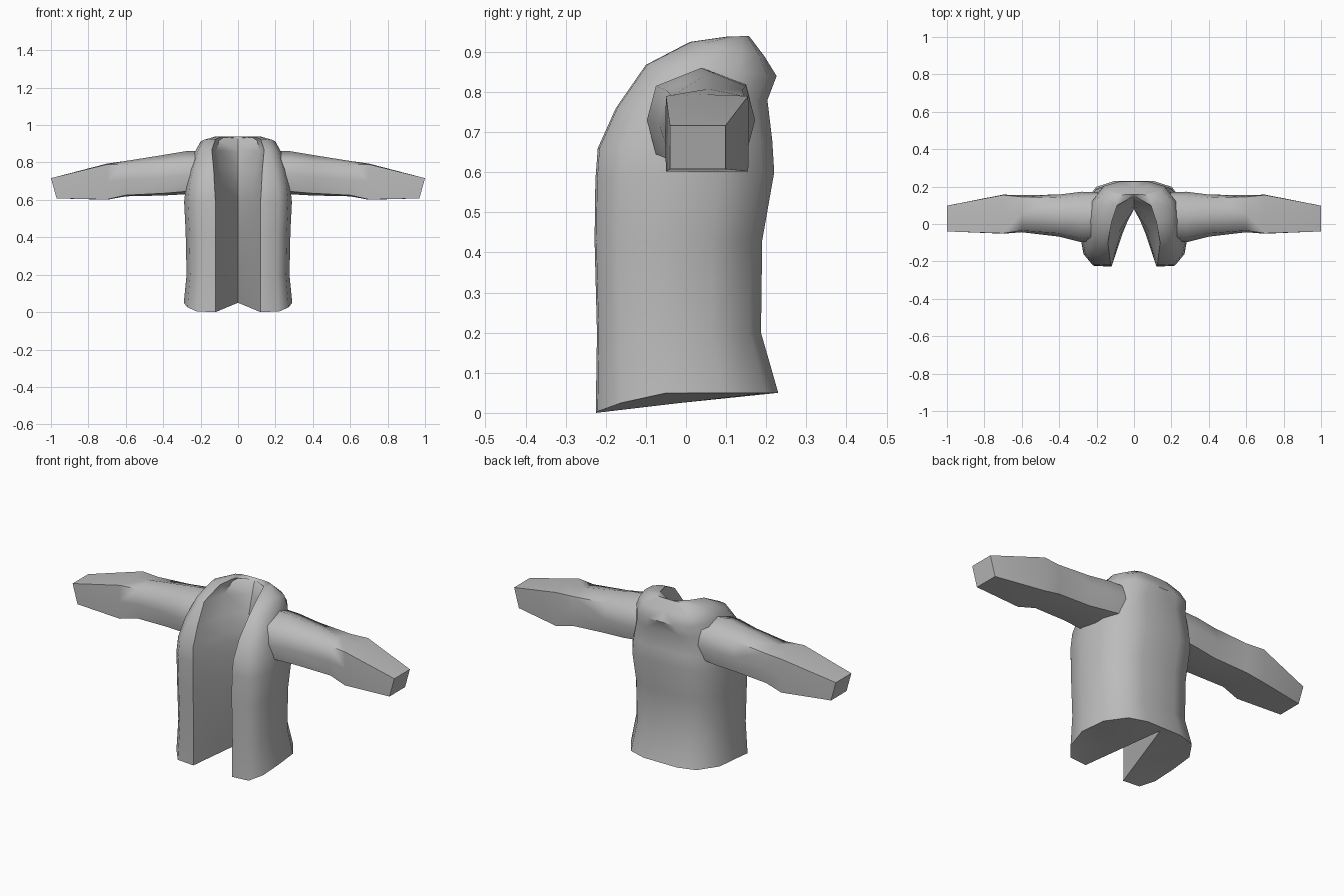
import bpy
import bmesh
from mathutils import Vector
from math import radians

default_cube = bpy.data.objects.get("Cube")
if default_cube:
    bpy.data.objects.remove(default_cube, do_unlink=True)

# Single cloth colour
cloth = bpy.data.materials.new("grey cloth")
cloth.use_nodes = True
grey = (0.5, 0.5, 0.5, 1)
cloth.diffuse_color = grey
cloth.node_tree.nodes["Principled BSDF"].inputs["Base Color"].default_value = grey


def lerp(start, end, factor):
    return start + (end - start) * factor


def loft(name, rings, closed, caps, sharp_angle):
    """Skin a list of point rings, cap the chosen ends and mirror the result across x."""
    bm = bmesh.new()
    rows = [[bm.verts.new(point) for point in ring] for ring in rings]
    count = len(rows[0])
    for lower, upper in zip(rows, rows[1:]):
        for i in range(count if closed else count - 1):
            j = (i + 1) % count
            bm.faces.new((lower[i], lower[j], upper[j], upper[i]))
    for index in caps:
        bm.faces.new(rows[index])
    bmesh.ops.triangulate(bm, faces=[f for f in bm.faces if len(f.verts) > 4])

    # Mirror to the other side and weld the centre line
    half = bm.verts[:] + bm.edges[:] + bm.faces[:]
    copy = bmesh.ops.duplicate(bm, geom=half)["geom"]
    for vert in copy:
        if isinstance(vert, bmesh.types.BMVert):
            vert.co.x = -vert.co.x
    bmesh.ops.remove_doubles(bm, verts=bm.verts, dist=0.0005)
    bmesh.ops.recalc_face_normals(bm, faces=bm.faces)

    mesh = bpy.data.meshes.new(name)
    bm.to_mesh(mesh)
    bm.free()
    obj = bpy.data.objects.new(name, mesh)
    bpy.context.collection.objects.link(obj)
    mesh.materials.append(cloth)
    bpy.ops.object.select_all(action="DESELECT")
    obj.select_set(True)
    bpy.context.view_layer.objects.active = obj
    bpy.ops.object.shade_smooth_by_angle(angle=radians(sharp_angle))
    return obj


def body_ring(front, back, groove, width, opening, roundness, arch):
    """Half outline: groove centre, lapel, side seam, then back centre."""
    yf, zf = front
    yb, zb = back
    yg, zg = groove
    wall_x = opening * lerp(0.5, 0.85, roundness)
    wall_y = lerp(yg, yf, lerp(0.5, 0.35, roundness))
    ring = [Vector((0, yg, zg)),
            Vector((wall_x, wall_y, lerp(zg, zf, 0.5))),
            Vector((opening, yf, zf))]
    # Outer cloth: share of the width, share of the depth, share of the hem arch
    for across, depth, lift in ((0.76, 0.01, 0.1), (0.93, 0.14, 0.6), (1, 0.38, 1),
                                (0.95, 0.7, 0.5), (0.7, 0.93, 0.1), (0.36, 1, 0)):
        x = max(width * across, opening * 1.02) if depth < 0.1 else width * across
        ring.append(Vector((x, lerp(yf, yb, depth), lerp(zf, zb, depth) + arch * lift)))
    ring.append(Vector((0, yb, zb)))
    return ring


# Jacket body from hem to collar
body_rings = [
    body_ring((-.225, 0), (.23, .05), (.2, .05), .29, .12, 0, .03),
    body_ring((-.222, .2), (.187, .2), (.14, .2), .275, .12, 0, 0),
    body_ring((-.228, .43), (.19, .43), (.1, .43), .28, .12, .1, 0),
    body_ring((-.226, .58), (.22, .6), (.08, .6), .288, .12, .3, 0),
    body_ring((-.22, .66), (.215, .68), (.08, .68), .28, .125, .5, 0),
    body_ring((-.175, .76), (.203, .78), (.1, .77), .26, .13, .7, 0),
    body_ring((-.1, .868), (.226, .84), (.125, .86), .23, .14, .9, 0),
    body_ring((.01, .925), (.195, .89), (.14, .91), .2, .12, 1, 0),
    body_ring((.1, .938), (.157, .94), (.15, .93), .12, .09, 1, 0),
]
loft("jacket_body", body_rings, True, (0, -1), 50)


def sleeve_ring(x, y_range, z_range, bulge, slant=0):
    """Square ring with its edge midpoints pushed outwards."""
    (y0, y1), (z0, z1) = y_range, z_range
    ym, zm = (y0 + y1) / 2, (z0 + z1) / 2
    outline = ((y0, z0), (ym, z0 - bulge / 3), (y1, z0), (y1 + bulge / 2, zm),
               (y1, z1), (ym, z1 + bulge), (y0, z1), (y0 - bulge / 2, zm))
    return [Vector((x - slant * (z1 - z) / (z1 - z0), y, z)) for y, z in outline]


# Pair of sleeves from shoulder to cuff
sleeve_rings = [
    sleeve_ring(.16, (-.06, .15), (.66, .82), .04),
    sleeve_ring(.28, (-.075, .15), (.645, .815), .045),
    sleeve_ring(.4, (-.05, .14), (.635, .805), .035),
    sleeve_ring(.6, (-.035, .145), (.625, .79), .018),
    sleeve_ring(.7, (-.05, .155), (.602, .79), .004),
    sleeve_ring(1, (-.04, .098), (.608, .716), 0, .03),
]
loft("sleeves", sleeve_rings, True, (0, -1), 65)
